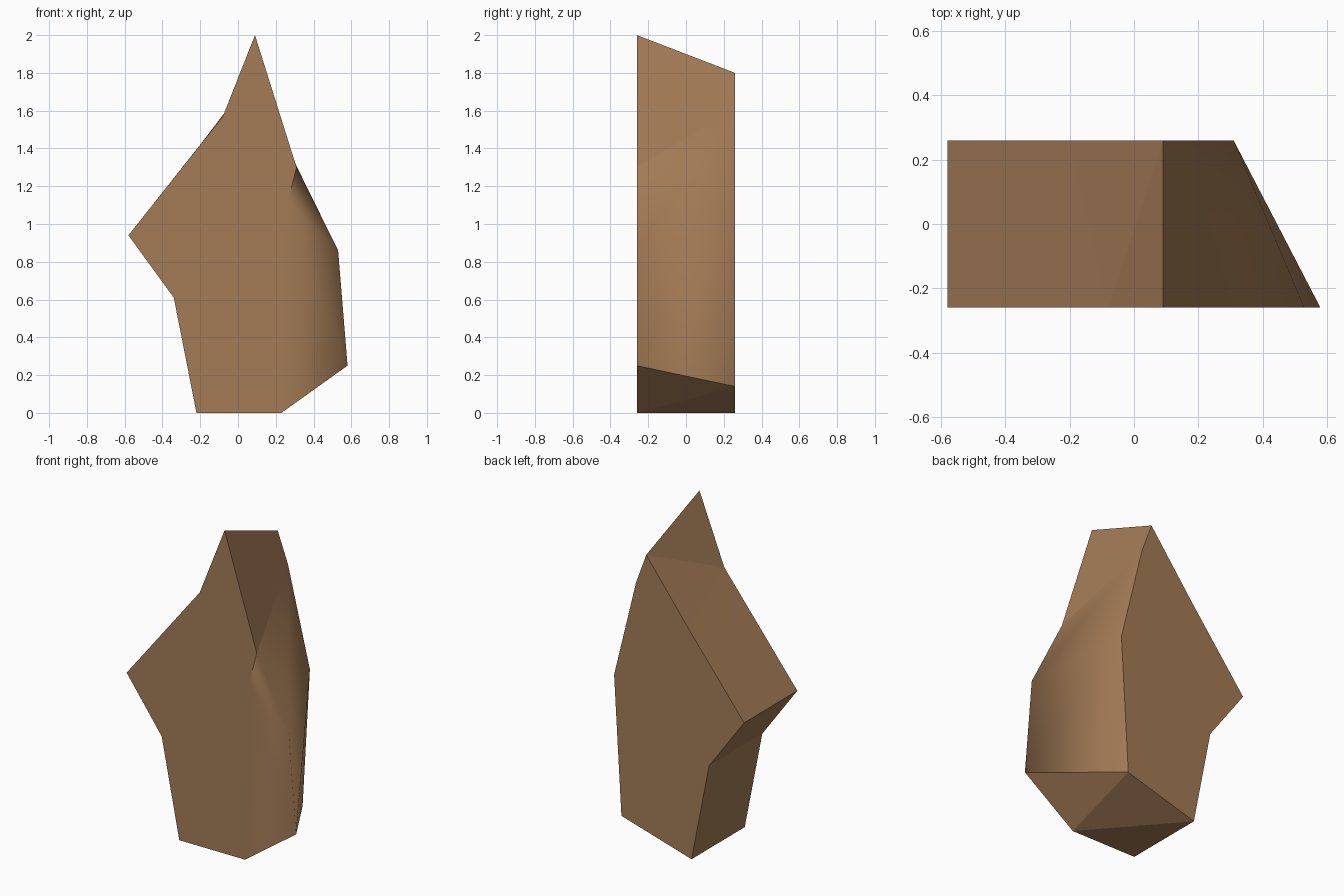
import bpy, bmesh

if "Cube" in bpy.data.objects:
    bpy.data.objects.remove(bpy.data.objects["Cube"])

# One brown stone colour
brown = bpy.data.materials.new("rock_brown")
brown.diffuse_color = (0.37, 0.20, 0.093, 1)
brown.use_nodes = True
brown.node_tree.nodes["Principled BSDF"].inputs["Base Color"].default_value = brown.diffuse_color

bm = bmesh.new()
H = 0.26  # half depth


def ring(points, y):
    return [bm.verts.new((x, y, z)) for x, z in points]


# Front outline, anticlockwise seen from the front, starting at the peak
A, K, L, M, N, E, D, C, B, P = ring(
    [(0.09, 2.0), (-0.08, 1.57), (-0.58, 0.94), (-0.34, 0.61), (-0.22, 0),
     (0.23, 0), (0.58, 0.25), (0.53, 0.86), (0.31, 1.30), (0.26, 1.10)], -H)
# Back outline, same order
a, k, l, m, n, d, c, b = ring(
    [(0.09, 1.80), (-0.20, 1.42), (-0.58, 0.94), (-0.34, 0.61), (-0.22, 0),
     (0.26, 0.14), (0.31, 1.00), (0.16, 1.61)], H)

faces = [
    (A, K, L, M, N, E, P, B), (B, P, E, D, C),           # front, rounded strip
    (a, b, c, d, n, m, l, k),                            # back
    (A, a, K), (K, a, k), (K, k, l), (K, l, L),          # upper left slope
    (L, l, m, M), (M, m, n, N),                          # lower left
    (N, n, E), (E, n, d), (E, d, D),                     # underside
    (D, d, c, C), (C, c, b, B), (B, b, a, A),            # right side
]
for f in faces:
    bm.faces.new(f).smooth = True
bmesh.ops.recalc_face_normals(bm, faces=bm.faces[:])

# Everything is faceted except the soft right-front corner
soft = [{P, E}, {D, C}, {C, B}, {C, c}]
for e in bm.edges:
    e.smooth = set(e.verts) in soft

mesh = bpy.data.meshes.new("rock")
bm.to_mesh(mesh)
bm.free()
mesh.materials.append(brown)
rock = bpy.data.objects.new("rock", mesh)
bpy.context.collection.objects.link(rock)
